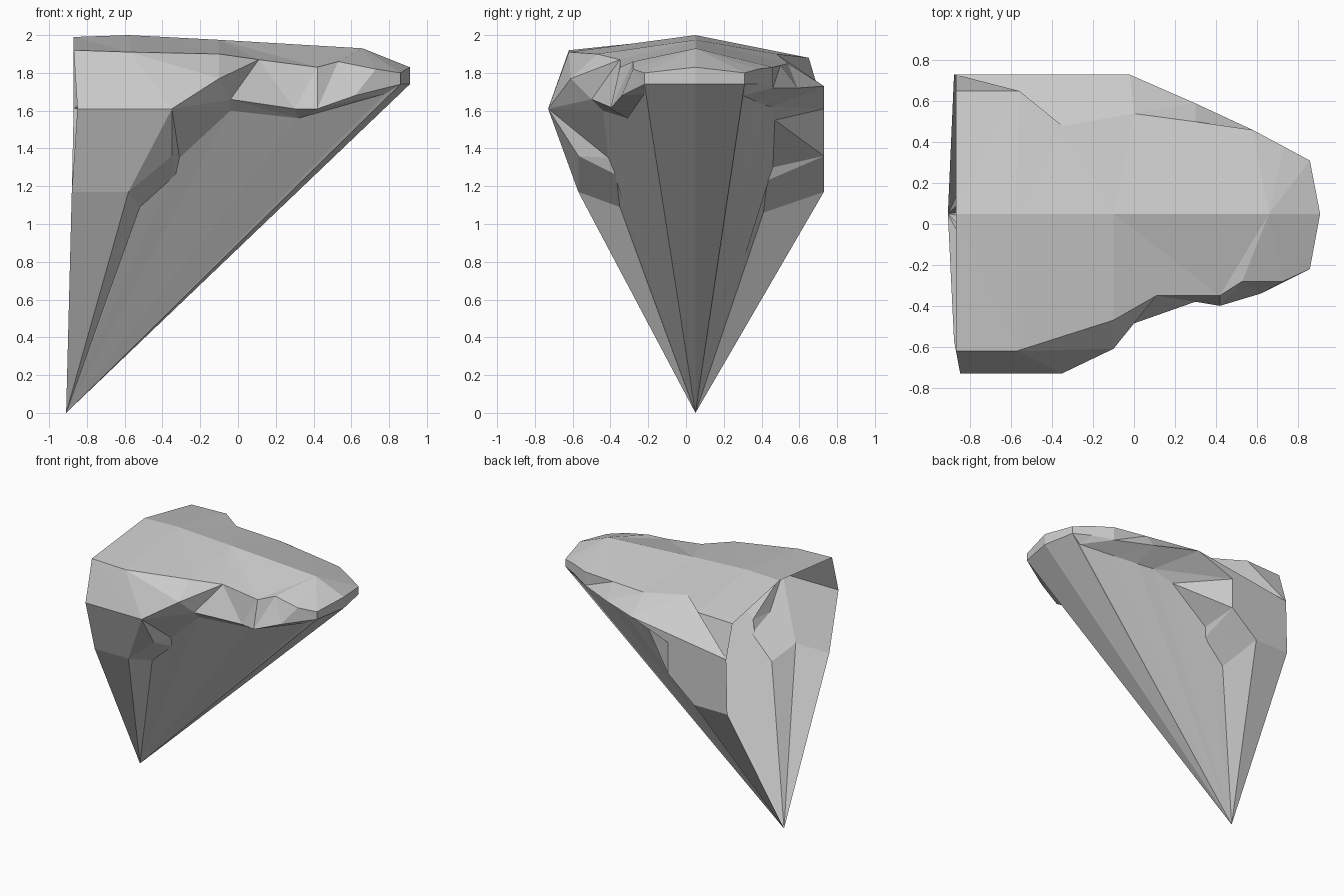
import bpy, bmesh

bm = bmesh.new()
cache = {}
APEX = (-.91, .05, 0)


def vert(p):
    key = tuple(round(c, 3) for c in p)
    if key not in cache:
        cache[key] = bm.verts.new(key)
    return cache[key]


def face(*pts):
    vs = list(dict.fromkeys(vert(p) for p in pts))
    if len(vs) > 2 and not bm.faces.get(vs):
        bm.faces.new(vs)


def strip(a, b):
    # Triangulated band between two equal-length lines
    for i in range(len(a) - 1):
        face(a[i], a[i + 1], b[i + 1])
        face(a[i], b[i + 1], b[i])


def fan(centre, line):
    for p, q in zip(line, line[1:]):
        face(centre, p, q)


# Crest of the cap, repeated points make the star-shaped creases
ridge = [(x, .05, z) for x, z in [(-.87, 1.99), (-.58, 2.0), (-.1, 1.975), (-.1, 1.975), (-.1, 1.975),
                                  (.66, 1.93), (.66, 1.93), (.66, 1.93), (.91, 1.83)]]
nose = (.91, .05, 1.74)

# Front side: cap edge, lower rim and keel line
f_top = [(-.87, -.62, 1.92), (-.57, -.62, 1.91), (-.10, -.47, 1.90), (.11, -.35, 1.87), (.11, -.35, 1.87),
         (.42, -.35, 1.83), (.53, -.28, 1.86), (.73, -.28, 1.82), (.86, -.22, 1.80)]
f_rim = [(-.85, -.73, 1.61), (-.35, -.73, 1.61), (-.10, -.61, 1.77), (-.10, -.61, 1.77), (-.04, -.50, 1.66),
         (.30, -.38, 1.61), (.42, -.40, 1.61), (.62, -.34, 1.68), (.86, -.22, 1.74)]
f_wall = [APEX, (-.58, -.57, 1.17), (-.35, -.57, 1.36), (-.35, -.57, 1.36), (-.35, -.73, 1.61)]
f_keel = [(-.70, -.16, .57), (-.52, -.35, 1.09), (-.33, -.37, 1.26), (-.31, -.41, 1.35),
          (-.31, -.41, 1.35), (-.04, -.44, 1.60), (.32, -.31, 1.56), (.32, -.31, 1.56),
          (.78, -.22, 1.69), (.86, -.22, 1.74)]
f_edge = [(-.88, -.57, 1.17), (-.85, -.73, 1.61)]

# Rear side
b_top = [(-.87, .65, 1.87), (-.56, .65, 1.88), (-.35, .48, 1.90), (0, .54, 1.85), (0, .54, 1.85),
         (.30, .50, 1.84), (.58, .46, 1.83), (.73, .38, 1.82), (.86, .31, 1.80)]
b_rim = [(-.87, .73, 1.61), (-.87, .73, 1.61), (-.87, .73, 1.61), (-.02, .73, 1.73), (-.02, .73, 1.73),
         (.30, .59, 1.72), (.58, .46, 1.72), (.73, .38, 1.74), (.86, .31, 1.74)]
b_wall = [APEX, (-.58, .73, 1.17), (-.35, .73, 1.36), (-.35, .73, 1.36), (-.35, .73, 1.61)]
b_keel = [(-.53, .28, .76), (-.52, .41, 1.06), (-.33, .43, 1.23), (-.31, .46, 1.30),
          (.02, .47, 1.55), (.19, .45, 1.62), (.32, .42, 1.63), (.50, .37, 1.65),
          (.78, .30, 1.68), (.86, .31, 1.74)]
b_edge = [(-.88, .73, 1.17), (-.87, .73, 1.61)]

for top, rim, wall, keel, edge in ((f_top, f_rim, f_wall, f_keel, f_edge),
                                   (b_top, b_rim, b_wall, b_keel, b_edge)):
    strip(ridge, top)                        # cap
    strip(top, rim)                          # sloping side
    face(APEX, edge[0], wall[1])             # outer lobe, lower
    face(edge[0], wall[1], wall[4], edge[1])  # outer lobe, upper
    face(wall[1], wall[2], wall[4])          # lobe corner
    strip(wall + rim[4:], keel)              # undercut band
    fan(APEX, keel + [nose])                 # keel
    face(ridge[-1], top[-1], rim[-1], nose)  # blunt nose

# Gaps between lobes and rims; the left end of the shell stays open
face(b_wall[-1], b_rim[4], b_rim[0])
face(f_rim[1], f_rim[2], f_rim[4])

bmesh.ops.recalc_face_normals(bm, faces=bm.faces)
mesh = bpy.data.meshes.new("rock_wedge")
bm.to_mesh(mesh)
bm.free()
obj = bpy.data.objects.new("rock_wedge", mesh)
bpy.context.collection.objects.link(obj)
